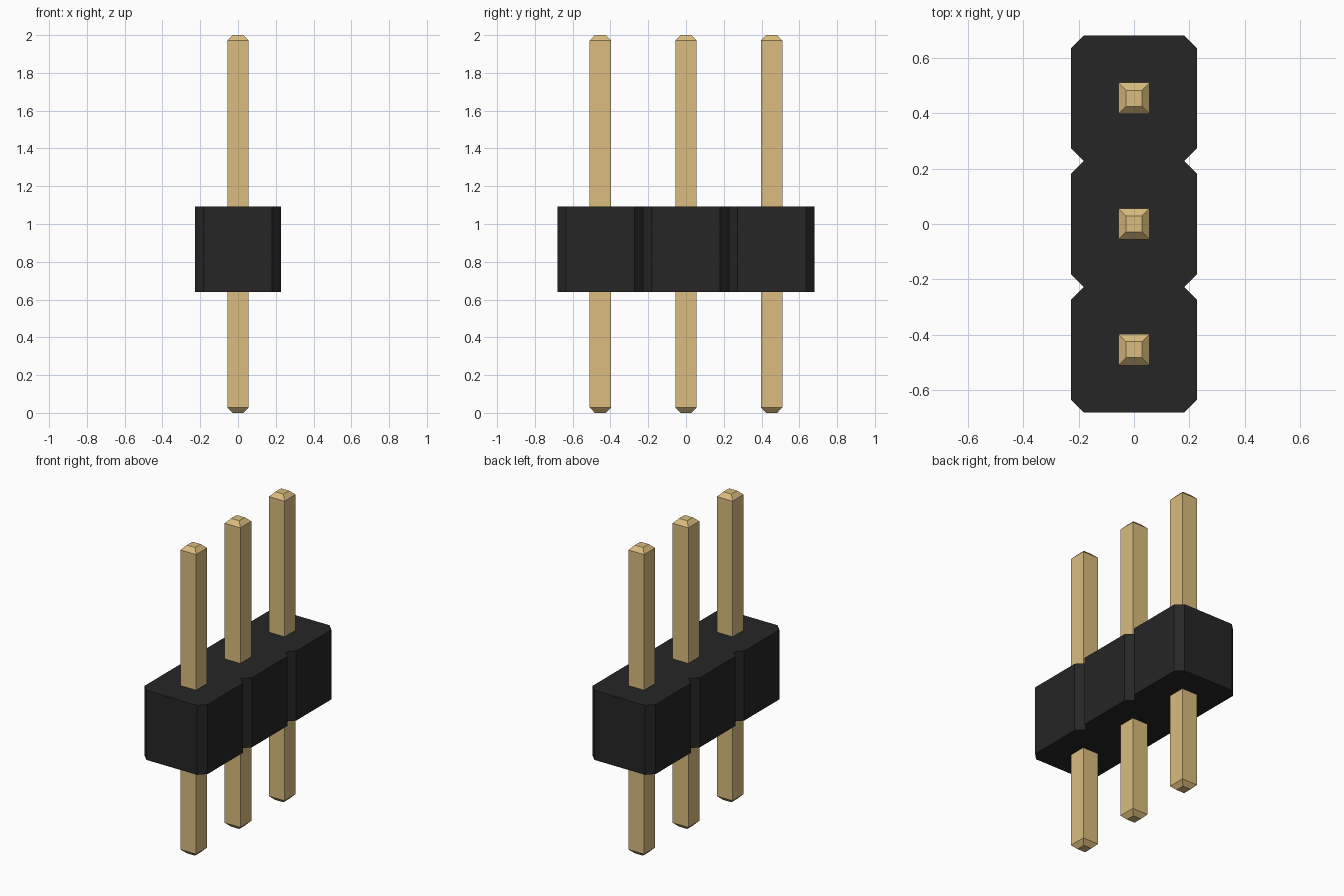
import bpy, bmesh

if "Cube" in bpy.data.objects:
    bpy.data.objects.remove(bpy.data.objects["Cube"])

PITCH = 0.4535
HALF = PITCH / 2
CUT = 0.0455            # corner chamfer of each housing cell
Z0, Z1 = 0.641, 1.092   # housing bottom and top
PIN, TIP, TAPER = 0.0565, 0.029, 0.028


def material(name, color):
    m = bpy.data.materials.new(name)
    m.diffuse_color = (*color, 1)
    m.use_nodes = True
    m.node_tree.nodes["Principled BSDF"].inputs["Base Color"].default_value = m.diffuse_color
    return m


def loft(name, rings, mat):
    """Skin matching closed rings of points and cap both ends."""
    bm = bmesh.new()
    loops = [[bm.verts.new(p) for p in ring] for ring in rings]
    n = len(loops[0])
    for a, b in zip(loops, loops[1:]):
        for i in range(n):
            j = (i + 1) % n
            bm.faces.new((a[i], a[j], b[j], b[i]))
    bm.faces.new(loops[0][::-1])
    bm.faces.new(loops[-1])
    bmesh.ops.recalc_face_normals(bm, faces=bm.faces)
    me = bpy.data.meshes.new(name)
    bm.to_mesh(me)
    bm.free()
    me.materials.append(mat)
    ob = bpy.data.objects.new(name, me)
    bpy.context.collection.objects.link(ob)
    return ob


def square(h, y, z):
    return [(-h, y - h, z), (h, y - h, z), (h, y + h, z), (-h, y + h, z)]


black = material("black_plastic", (0.02, 0.019, 0.019))
gold = material("gold_metal", (0.708, 0.504, 0.21))
centres = [-PITCH, 0, PITCH]

# Housing: one outline of three chamfered cells, notched between them
side = []
for c in centres:
    side += [(HALF - CUT, c - HALF), (HALF, c - HALF + CUT), (HALF, c + HALF - CUT)]
side.append((HALF - CUT, centres[-1] + HALF))
outline = side + [(-x, y) for x, y in reversed(side)]
loft("housing", [[(x, y, z) for x, y in outline] for z in (Z0, Z1)], black)

# Square pins with tapered ends
for i, y in enumerate(centres, 1):
    loft(f"pin_{i}", [square(TIP, y, 0), square(PIN, y, TAPER),
                      square(PIN, y, 2 - TAPER), square(TIP, y, 2)], gold)
